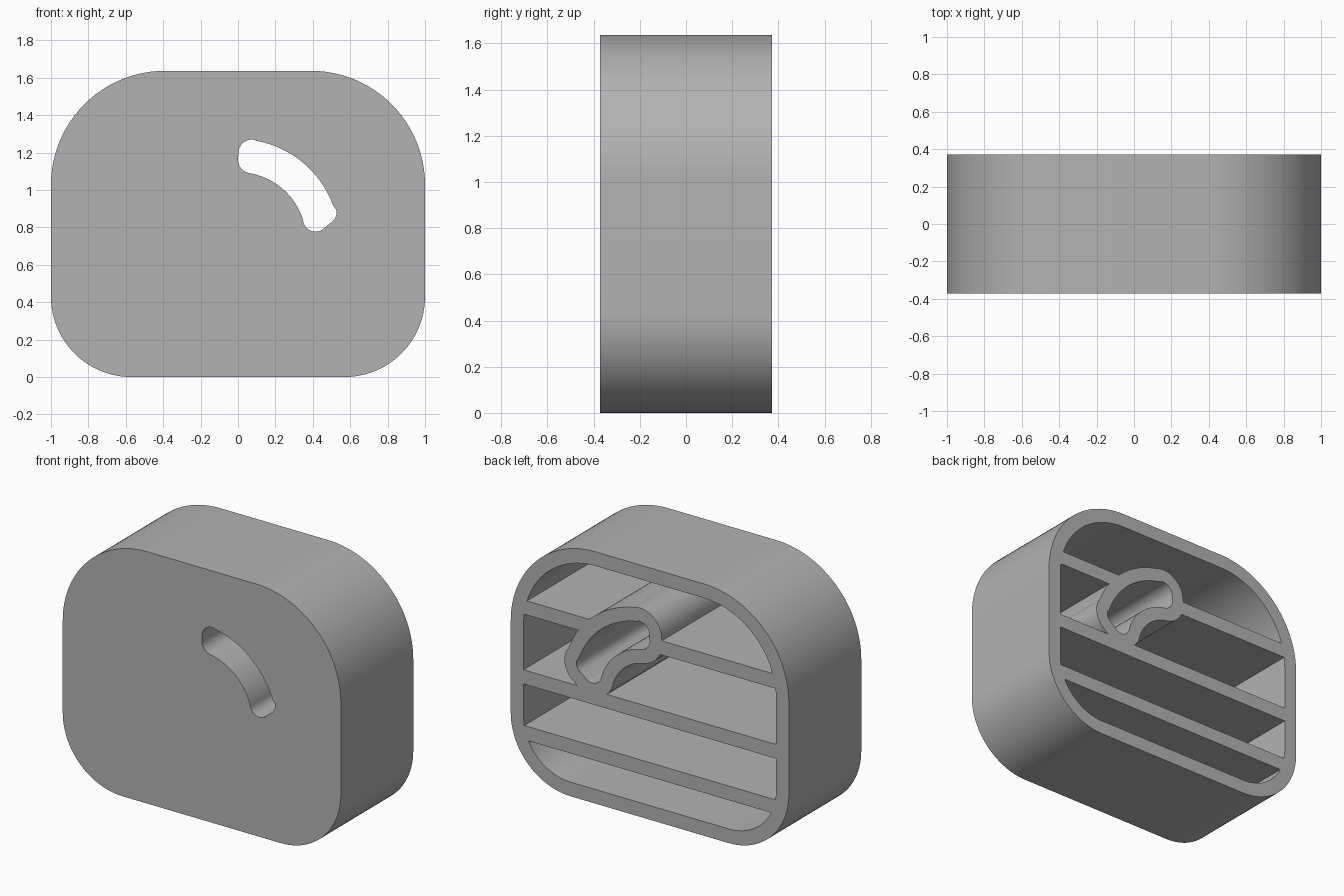
import bpy
import bmesh
from math import cos, sin, radians
from mathutils import Vector

if "Cube" in bpy.data.objects:
    bpy.data.objects.remove(bpy.data.objects["Cube"], do_unlink=True)

HALF_DEPTH = 0.372
WALL = 0.092

grey = bpy.data.materials.new("plain_grey")
grey.use_nodes = True
grey.diffuse_color = (0.45, 0.45, 0.45, 1)
grey.node_tree.nodes["Principled BSDF"].inputs["Base Color"].default_value = grey.diffuse_color


def arc(cx, cz, r, start, end, steps=16):
    angles = [radians(start + (end - start) * i / steps) for i in range(steps + 1)]
    return [Vector((cx + r * cos(a), cz + r * sin(a))) for a in angles]


def rounded_outline(inset):
    """Housing outline with large top and smaller bottom corners."""
    top, low = 0.61, 0.43
    corners = [(1 - top, 1.637 - top, top, 0), (top - 1, 1.637 - top, top, 90),
               (low - 1, low, low, 180), (1 - low, low, low, 270)]
    return [p for x, z, r, a in corners for p in arc(x, z, r - inset, a, a + 90, 24)]


def offset(points, distance):
    """Move a counterclockwise outline outward along its normals."""
    result = []
    for i, p in enumerate(points):
        t = (points[(i + 1) % len(points)] - points[i - 1]).normalized()
        result.append(p + distance * Vector((t.y, -t.x)))
    return result


def extrude(name, outline, front, back):
    bm = bmesh.new()
    face = bm.faces.new([bm.verts.new((p.x, front, p.y)) for p in outline])
    grown = bmesh.ops.extrude_face_region(bm, geom=[face])["geom"]
    verts = [v for v in grown if isinstance(v, bmesh.types.BMVert)]
    bmesh.ops.translate(bm, verts=verts, vec=(0, back - front, 0))
    bmesh.ops.recalc_face_normals(bm, faces=bm.faces)
    mesh = bpy.data.meshes.new(name)
    bm.to_mesh(mesh)
    bm.free()
    mesh.materials.append(grey)
    obj = bpy.data.objects.new(name, mesh)
    bpy.context.collection.objects.link(obj)
    return obj


def subtract(target, cutter):
    mod = target.modifiers.new("cut", "BOOLEAN")
    mod.operation, mod.solver, mod.object = "DIFFERENCE", "EXACT", cutter
    bpy.context.view_layer.objects.active = target
    bpy.ops.object.modifier_apply(modifier=mod.name)
    bpy.data.objects.remove(cutter, do_unlink=True)


# Curved slot: two concentric arcs joined by softly squared ends
slot = (arc(0, 0.73, 0.542, 20, 80)
        + arc(0.075, 1.197, 0.073, 84, 180, 10)
        + arc(0.073, 1.162, 0.073, 180, 256, 10)
        + arc(0, 0.73, 0.365, 78, 18)
        + arc(0.415, 0.845, 0.068, 198, 300, 10)
        + arc(0.462, 0.88, 0.065, 300, 372, 10))

# Hollow space, keeping the ribs and the sleeve around the slot
cavity = extrude("cavity", rounded_outline(WALL), -HALF_DEPTH + WALL, 0.5)
for z in (1.14, 0.686, 0.325):
    rib = [Vector((x, z + h)) for x, h in
           ((-1.2, -0.046), (1.2, -0.046), (1.2, 0.046), (-1.2, 0.046))]
    subtract(cavity, extrude("rib", rib, -0.6, 0.7))
subtract(cavity, extrude("slot_sleeve", offset(slot, 0.088), -0.65, 0.75))

# Housing, open at the back and pierced by the slot
housing = extrude("ribbed_housing", rounded_outline(0), -HALF_DEPTH, HALF_DEPTH)
subtract(housing, cavity)
subtract(housing, extrude("slot_cut", slot, -0.8, 0.8))

bpy.ops.object.select_all(action="DESELECT")
housing.select_set(True)
bpy.context.view_layer.objects.active = housing
bpy.ops.object.shade_smooth_by_angle(angle=radians(30))
